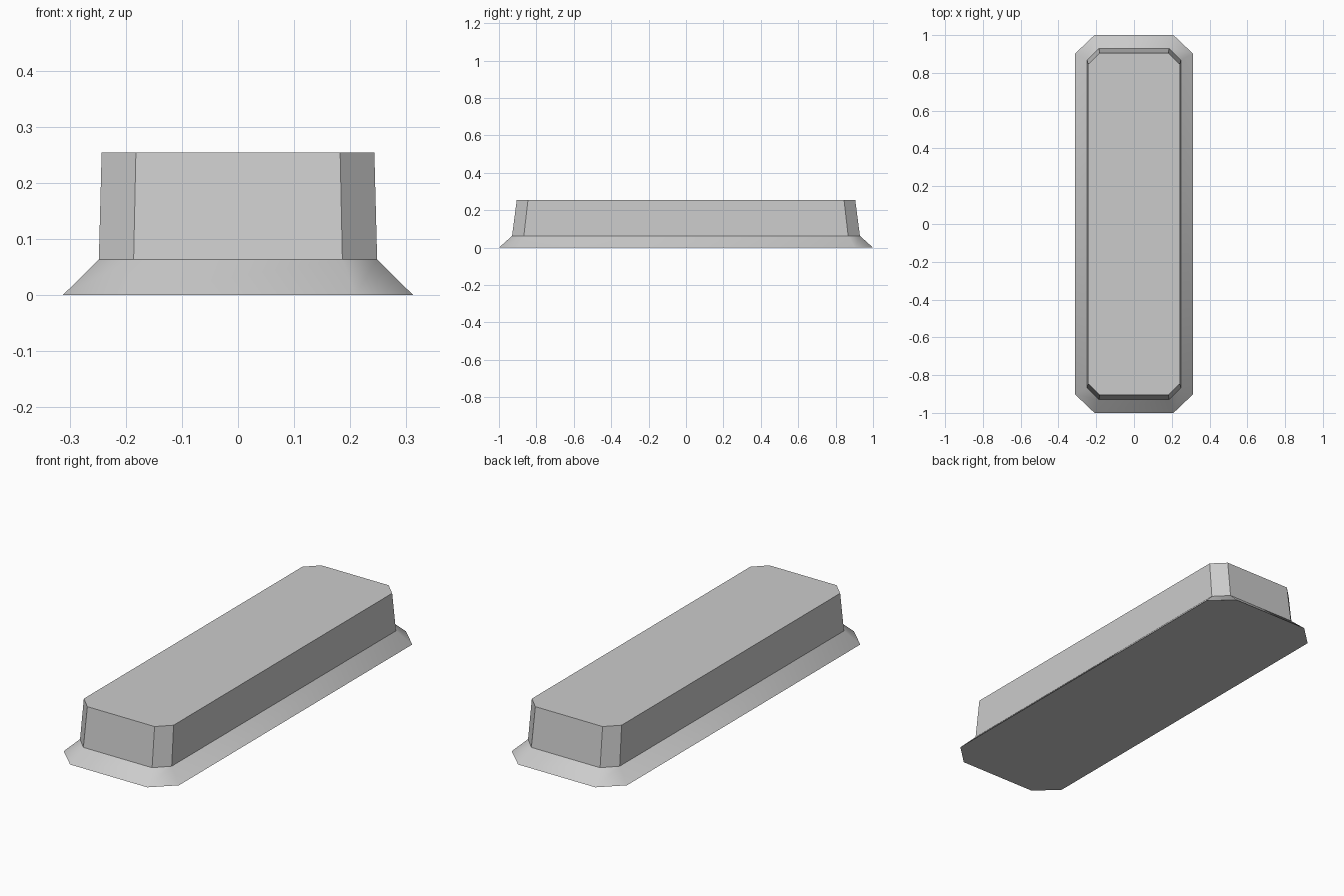
import bpy
import bmesh
import math

cube = bpy.data.objects.get("Cube")
if cube:
    bpy.data.objects.remove(cube, do_unlink=True)

grey = bpy.data.materials.new("plain grey")
grey.use_nodes = True
colour = (0.6, 0.6, 0.6, 1.0)
grey.diffuse_color = colour
grey.node_tree.nodes["Principled BSDF"].inputs["Base Color"].default_value = colour


def ring(bm, x, y, cut_x, cut_y, z):
    """Rectangle with cut corners, anticlockwise from above."""
    a, b = x - cut_x, y - cut_y
    corners = [(x, -b), (x, b), (a, y), (-a, y), (-x, b), (-x, -b), (-a, -y), (a, -y)]
    return [bm.verts.new((px, py, z)) for px, py in corners]


# Flared foot, raised wall and flat top, as stacked outlines
bm = bmesh.new()
foot = ring(bm, 0.312, 1.0, 0.103, 0.098, 0)
waist = ring(bm, 0.248, 0.93, 0.062, 0.063, 0.063)
top = ring(bm, 0.243, 0.905, 0.061, 0.06, 0.254)
for low, high in ((foot, waist), (waist, top)):
    for i in range(len(low)):
        j = (i + 1) % len(low)
        bm.faces.new((low[i], low[j], high[j], high[i]))
bm.faces.new(top)
bm.faces.new(foot[::-1])

mesh = bpy.data.meshes.new("flared_block")
bm.to_mesh(mesh)
bm.free()
mesh.materials.append(grey)
block = bpy.data.objects.new("flared_block", mesh)
bpy.context.collection.objects.link(block)

# Soft corners on the foot, crisp edges elsewhere
bpy.ops.object.select_all(action="DESELECT")
block.select_set(True)
bpy.context.view_layer.objects.active = block
bpy.ops.object.shade_smooth_by_angle(angle=math.radians(38))
